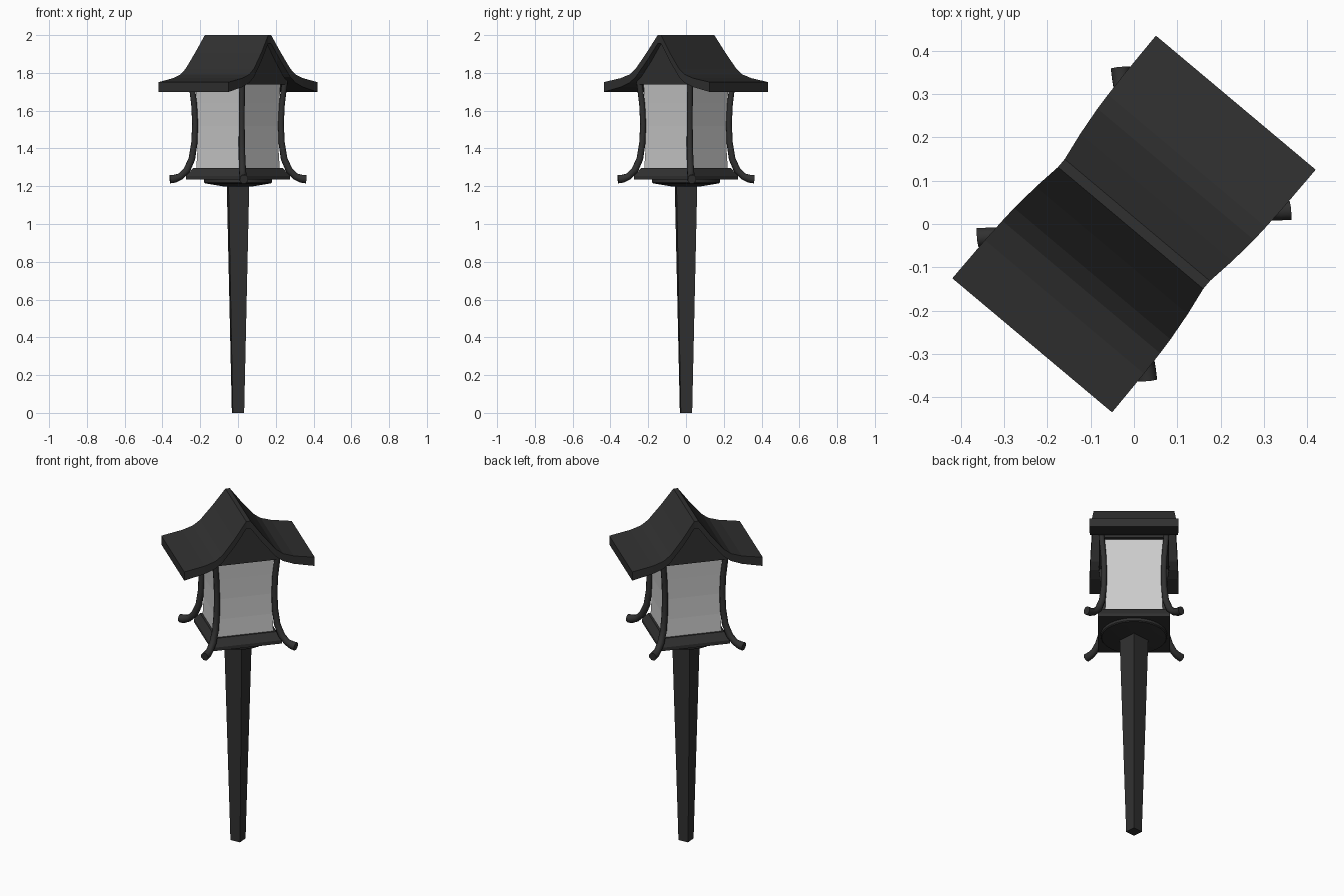
import bpy, math
from math import sin, cos, pi, radians

if "Cube" in bpy.data.objects:
    bpy.data.objects.remove(bpy.data.objects["Cube"])

TURN = radians(-40)          # whole lantern is turned on its stake
dark = bpy.data.materials.new("dark_metal")
dark.diffuse_color = (0.03, 0.03, 0.03, 1)
dark.use_nodes = True
dark.node_tree.nodes["Principled BSDF"].inputs["Base Color"].default_value = dark.diffuse_color


def loft(name, rings, mat=dark, smooth=None):
    """Closed solid through a list of equal-length rings of points."""
    n = len(rings[0])
    verts = [p for r in rings for p in r]
    faces = [list(range(n))[::-1], [len(verts) - n + i for i in range(n)]]
    for k in range(len(rings) - 1):
        for i in range(n):
            j = (i + 1) % n
            faces.append([k * n + i, k * n + j, (k + 1) * n + j, (k + 1) * n + i])
    me = bpy.data.meshes.new(name)
    me.from_pydata(verts, [], faces)
    ob = bpy.data.objects.new(name, me)
    bpy.context.collection.objects.link(ob)
    # consistent outward normals
    bpy.ops.object.select_all(action='DESELECT')
    bpy.context.view_layer.objects.active = ob
    ob.select_set(True)
    bpy.ops.object.mode_set(mode='EDIT')
    bpy.ops.mesh.select_all(action='SELECT')
    bpy.ops.mesh.normals_make_consistent(inside=False)
    bpy.ops.object.mode_set(mode='OBJECT')
    if smooth:
        bpy.ops.object.shade_smooth_by_angle(angle=radians(smooth))
    ob.rotation_euler.z = TURN
    if mat:
        me.materials.append(mat)
    return ob


def polygon(r, z, n, start=0.0):
    return [(r * cos(start + 2 * pi * i / n), r * sin(start + 2 * pi * i / n), z)
            for i in range(n)]


def square(half, z):
    return polygon(half * math.sqrt(2), z, 4, pi / 4)


# stake: tapered square bar, set diagonally to the lantern
loft("stake", [polygon(r * math.sqrt(2), z, 4) for r, z in ((0.03, 0), (0.055, 1.21))])

# round mount under the base
loft("base_mount", [polygon(r, z, 32) for r, z in
                    ((0.07, 1.198), (0.175, 1.215), (0.18, 1.22), (0.18, 1.245))], smooth=30)

# base slab with sloping sides
loft("base_slab", [square(h, z) for h, z in ((0.195, 1.235), (0.195, 1.255), (0.168, 1.297))])

# glass body, slightly waisted
loft("glass", [square(h, z) for h, z in
               ((0.157, 1.29), (0.152, 1.40), (0.151, 1.52), (0.155, 1.64), (0.16, 1.75))],
     mat=None)

# curved corner posts: (radius, height, half thickness)
path = [(0.362, 1.237, 0.022), (0.335, 1.24, 0.021), (0.305, 1.252, 0.018),
        (0.272, 1.285, 0.018), (0.245, 1.345, 0.017), (0.232, 1.43, 0.016),
        (0.228, 1.53, 0.015), (0.233, 1.63, 0.015), (0.243, 1.71, 0.015), (0.25, 1.765, 0.015)]
for c in range(4):
    a = pi / 4 + c * pi / 2
    rings = []
    for i, (r, z, t) in enumerate(path):
        p, q = path[max(i - 1, 0)], path[min(i + 1, len(path) - 1)]
        dr, dz = q[0] - p[0], q[1] - p[1]
        l = math.hypot(dr, dz)
        ring = []
        for k in range(8):
            b = pi / 8 + k * pi / 4
            side, out = 1.08 * t * cos(b), 1.08 * t * sin(b)
            rr, zz = r + out * dz / l, z - out * dr / l
            ring.append((rr * cos(a) - side * sin(a), rr * sin(a) + side * cos(a), zz))
        rings.append(ring)
    loft("corner_post_%d" % (c + 1), rings, smooth=50)

# roof: (distance from ridge, top height, underside height, half length)
half = [(0.012, 2.0, 1.955, 0.219), (0.08, 1.907, 1.862, 0.229), (0.15, 1.822, 1.778, 0.236),
        (0.19, 1.792, 1.748, 0.238), (0.25, 1.772, 1.725, 0.24), (0.366, 1.751, 1.699, 0.241)]
profile = [(-v, t, b, h) for v, t, b, h in reversed(half)] + half
loft("roof", [[(-h, v, b), (h, v, b), (h, v, t), (-h, v, t)] for v, t, b, h in profile])

# gable block closing the roof above the glass
gable = [(-0.178, 1.738), (0.178, 1.738), (0.178, 1.765), (0.15, 1.785), (0.08, 1.87),
         (0, 1.97), (-0.08, 1.87), (-0.15, 1.785), (-0.178, 1.765)]
loft("gable_block", [[(u, v, z) for v, z in gable] for u in (-0.19, 0.19)])
